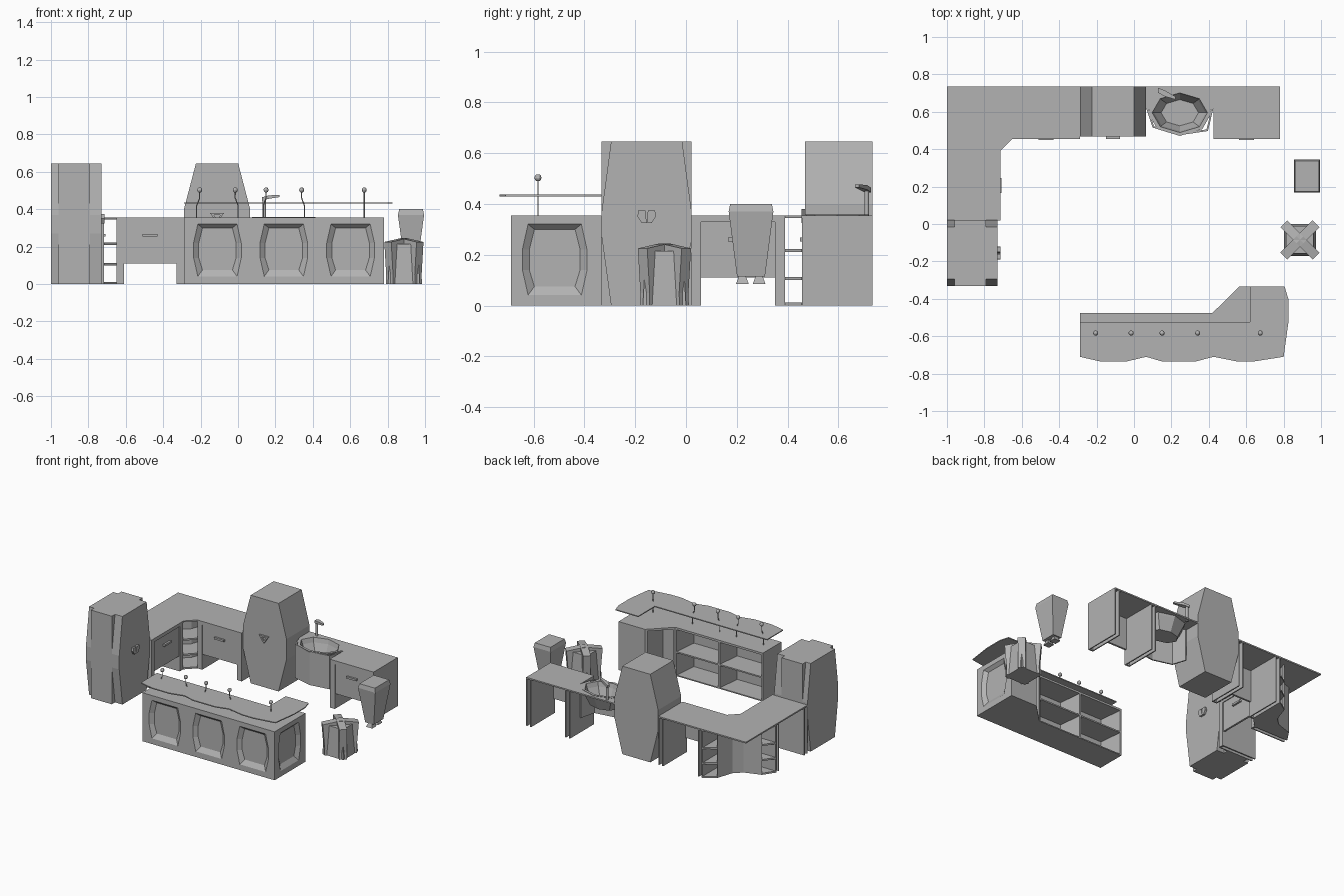
import bpy, bmesh, math
from mathutils import Matrix

cube = bpy.data.objects.get("Cube")
if cube:
    bpy.data.objects.remove(cube)

grey = bpy.data.materials.new("plain_grey")
grey.use_nodes = True
grey.diffuse_color = (0.45, 0.45, 0.45, 1)
grey.node_tree.nodes["Principled BSDF"].inputs["Base Color"].default_value = (0.45, 0.45, 0.45, 1)


def finish(name, bm):
    bmesh.ops.recalc_face_normals(bm, faces=bm.faces)
    mesh = bpy.data.meshes.new(name)
    bm.to_mesh(mesh)
    bm.free()
    mesh.materials.append(grey)
    ob = bpy.data.objects.new(name, mesh)
    bpy.context.collection.objects.link(ob)
    return ob


def loft(name, rings):
    """Skin matching rings of points and cap both ends."""
    bm = bmesh.new()
    loops = [[bm.verts.new(p) for p in ring] for ring in rings]
    n = len(loops[0])
    for a, b in zip(loops, loops[1:]):
        for i in range(n):
            j = (i + 1) % n
            bm.faces.new((a[i], a[j], b[j], b[i]))
    bm.faces.new(loops[0])
    bm.faces.new(loops[-1])
    return finish(name, bm)


def prism(name, pts, lo, hi, axis="z"):
    place = {"z": lambda p, h: (p[0], p[1], h),
             "x": lambda p, h: (h, p[0], p[1]),
             "y": lambda p, h: (p[0], h, p[1])}[axis]
    return loft(name, [[place(p, h) for p in pts] for h in (lo, hi)])


def box(name, x0, x1, y0, y1, z0, z1):
    return prism(name, [(x0, y0), (x1, y0), (x1, y1), (x0, y1)], z0, z1)


def barrel(c, end, mid, z0, z1, m0, m1):
    """Upright outline that swells in the middle."""
    right = [(c + end, z0), (c + mid, m0), (c + mid, m1), (c + end, z1)]
    return right + [(2 * c - x, z) for x, z in reversed(right)]


def cut(target, cutters):
    for c in cutters:
        mod = target.modifiers.new("cut", "BOOLEAN")
        mod.object, mod.operation, mod.solver = c, "DIFFERENCE", "EXACT"
        bpy.context.view_layer.objects.active = target
        bpy.ops.object.modifier_apply(modifier=mod.name)
        bpy.data.objects.remove(c)


def tube(name, points, radius):
    curve = bpy.data.curves.new(name, "CURVE")
    curve.dimensions = "3D"
    curve.bevel_depth, curve.bevel_resolution = radius, 1
    curve.use_fill_caps = True
    curve.materials.append(grey)
    line = curve.splines.new("POLY")
    line.points.add(len(points) - 1)
    for p, co in zip(line.points, points):
        p.co = (*co, 1)
    ob = bpy.data.objects.new(name, curve)
    bpy.context.collection.objects.link(ob)


TOP = 0.355
UNDER = 0.345
BACK = 0.735

# Tall cabinet on the side wall: swelling body with a straight core
prism("side_cabinet_body", barrel(-0.155, 0.14, 0.177, 0, 0.645, 0.27, 0.37), -1, -0.73, "x")
box("side_cabinet_core", -0.96, -0.79, -0.332, 0.022, 0, 0.645)
for s in (-1, 1):
    prism("side_cabinet_handle", [(-0.155, 0.325), (-0.155 + s * 0.02, 0.325),
          (-0.155 + s * 0.036, 0.35), (-0.155 + s * 0.033, 0.375),
          (-0.155 + s * 0.005, 0.375)], -0.73, -0.715, "x")

# Tall cabinet on the back wall
prism("back_cabinet", barrel(-0.112, 0.113, 0.177, 0, 0.645, 0.25, 0.4), 0.468, BACK, "y")
handle = prism("back_cabinet_handle", [(-0.15, 0.38), (-0.075, 0.38), (-0.112, 0.325)], 0.455, 0.475, "y")
cut(handle, [prism("cutter", [(-0.13, 0.37), (-0.094, 0.37), (-0.112, 0.343)], 0.44, 0.465, "y")])

# Thin L-shaped worktop and the straight worktop behind the basin
prism("corner_worktop", [(-1, 0.02), (-0.715, 0.02), (-0.715, 0.39), (-0.65, 0.455),
      (-0.29, 0.455), (-0.29, BACK), (-1, BACK)], UNDER, TOP)
worktop = prism("basin_worktop", [(0.0, 0.62), (0.065, 0.62), (0.1, 0.6), (0.4, 0.6), (0.425, 0.62),
                (0.425, 0.455), (0.78, 0.455), (0.78, BACK), (0.0, BACK)], UNDER, TOP)


# Channel legs, open at the back, with drawer fronts between them
def desk(name, a, b, front, back, along):
    d = 1 if back > front else -1

    def part(label, u0, u1, v0, v1, z0, z1):
        v0, v1 = sorted((front + d * v0, front + d * v1))
        if along == "x":
            box(name + label, u0, u1, v0, v1, z0, z1)
        else:
            box(name + label, v0, v1, u0, u1, z0, z1)

    for u in (a, b - 0.04):
        part("_leg_front", u, u + 0.04, 0, 0.012, 0, UNDER)
        for w in (u, u + 0.032):
            part("_leg_side", w, w + 0.008, 0, abs(back - front), 0, UNDER)
    part("_top_lip", a, b, 0, 0.012, 0.328, UNDER)
    part("_drawer_front", a + 0.04, b - 0.04, 0.006, 0.02, 0.11, UNDER)
    m = (a + b) / 2
    part("_drawer_handle", m - 0.04, m + 0.04, -0.008, 0.01, 0.253, 0.267)


desk("back_desk", -0.65, -0.29, 0.457, BACK, "x")
desk("basin_desk", 0.425, 0.78, 0.457, BACK, "x")
desk("side_desk", 0.02, 0.39, -0.717, -1, "y")

# Corner shelves around a hollow slanted back panel
hollow = [(-0.73, 0.68), (-0.77, 0.56), (-0.825, 0.51), (-0.945, 0.47)]
for z in (0, 0.1, 0.21):
    prism("corner_shelf", [(-0.715, 0.39), (-0.65, 0.455), (-0.65, BACK)] + hollow + [(-1, 0.39)],
          z, z + 0.012)
prism("corner_shelf_back", hollow + [(x + 0.006, y - 0.006) for x, y in hollow[::-1]], 0, UNDER)

# Basin: curved skirt, thin rim and hollow bowl
arc = [(0.065, 0.62), (0.1, 0.515), (0.245, 0.475), (0.395, 0.497), (0.425, 0.62)]
inner = [(0.245 + (x - 0.245) * 0.95, 0.62 + (y - 0.62) * 0.93) for x, y in arc]
prism("basin_skirt", arc + inner[::-1], 0.11, TOP)


def oval(sx, sy, z):
    return [(0.245 + sx * math.cos(k * math.pi / 4), 0.595 + sy * math.sin(k * math.pi / 4), z)
            for k in range(8)]


cut(worktop, [loft("cutter", [oval(0.155, 0.11, 0.3), oval(0.155, 0.11, 0.4)])])
loft("basin_bowl", [oval(0.11, 0.075, 0.24), oval(0.158, 0.115, 0.33), oval(0.17, 0.124, 0.358),
     oval(0.148, 0.106, 0.358), oval(0.138, 0.098, 0.325), oval(0.1, 0.07, 0.255)])

# Tap
tube("tap_pipe", [(0.14, 0.712, 0.34), (0.14, 0.712, 0.46)], 0.01)
loft("tap_spout", [[(x, y - w, z - t), (x, y + w, z - t), (x, y + w, z + t), (x, y - w, z + t)]
     for x, y, z, w, t in ((0.128, 0.715, 0.455, 0.013, 0.009), (0.165, 0.698, 0.465, 0.016, 0.009),
                           (0.222, 0.673, 0.471, 0.008, 0.006))])

# Bar counter with shallow panels on the front and end
bar = prism("bar_body", [(-0.29, -0.69), (0.78, -0.69), (0.78, -0.333), (0.565, -0.333),
            (0.42, -0.475), (-0.29, -0.475)], 0, TOP)


def panel_cutter(c, out, deep, place):
    return loft("cutter", [[place(u, depth, z) for u, z in barrel(c, e, m, a, b, 0.14, 0.22)]
                for depth, e, m, a, b in ((out, 0.107, 0.13, 0.038, 0.322),
                                          (deep, 0.08, 0.1, 0.075, 0.3))])


cutters = [panel_cutter(x, -0.692, -0.668, lambda u, d, z: (u, d, z)) for x in (-0.11, 0.245, 0.602)]
cutters.append(panel_cutter(-0.517, 0.782, 0.758, lambda u, d, z: (d, u, z)))

# Open bays behind the bar, with a shelf halfway
for x0, x1 in ((-0.28, 0.06), (0.07, 0.41)):
    for z0, z1 in ((0.008, 0.17), (0.18, 0.34)):
        cutters.append(loft("cutter", [[(x0 + i, y, z0), (x1 - i, y, z0), (x1 - i, y, z1), (x0 + i, y, z1)]
                                       for i, y in ((0, -0.46), (0.02, -0.65))]))
cutters.append(prism("cutter", [(0.43, -0.45), (0.545, -0.335), (0.64, -0.43), (0.64, -0.65), (0.43, -0.65)],
                     0.008, 0.34))
cut(bar, cutters)

# Raised serving top with a scalloped front edge
prism("serving_top", [(-0.29, -0.525), (-0.29, -0.71), (-0.18, -0.735), (-0.04, -0.735), (0.065, -0.71),
      (0.15, -0.735), (0.33, -0.735), (0.425, -0.71), (0.55, -0.735), (0.64, -0.735), (0.8, -0.71),
      (0.825, -0.53), (0.825, -0.4), (0.805, -0.333), (0.62, -0.333), (0.62, -0.525)], 0.43, 0.437)

# Posts with round knobs that carry the serving top
for x, lean in ((-0.205, -0.016), (-0.015, 0.015), (0.15, -0.015), (0.34, 0.015), (0.675, 0)):
    tube("post", [(x + lean, -0.583, 0.35), (x + lean, -0.583, 0.42), (x, -0.583, 0.46),
                  (x, -0.583, 0.5)], 0.003)
    bm = bmesh.new()
    bmesh.ops.create_uvsphere(bm, u_segments=10, v_segments=6, radius=0.014,
                              matrix=Matrix.Translation((x, -0.583, 0.503)))
    finish("post_knob", bm)


def rectangle(cx, cy, hx, hy, z):
    return [(cx - hx, cy - hy, z), (cx + hx, cy - hy, z), (cx + hx, cy + hy, z), (cx - hx, cy + hy, z)]


# Stool: tapered drum with four diagonal fins
SX, SY = 0.887, -0.085
loft("stool_drum", [rectangle(SX, SY, h, h, z) for h, z in ((0.085, 0), (0.073, 0.215))])
fin = [(0, 0), (0.11, 0), (0.108, 0.05), (0.122, 0.225), (0, 0.245)]
for k in range(4):
    ob = prism("stool_fin", fin, -0.026, 0.026, "y")
    ob.data.transform(Matrix.Translation((SX, SY, 0)) @ Matrix.Rotation(math.radians(45 + 90 * k), 4, "Z"))

# Hanging tapered bin with two small feet
BX, BY = 0.925, 0.256
loft("tapered_bin", [rectangle(BX, BY, hx, hy, z) for hx, hy, z in
     ((0.035, 0.055, 0.115), (0.07, 0.088, 0.37), (0.063, 0.082, 0.4))])
for y in (0.222, 0.288):
    loft("bin_foot", [rectangle(BX, y, h, h, z) for h, z in ((0.025, 0.085), (0.012, 0.12))])
